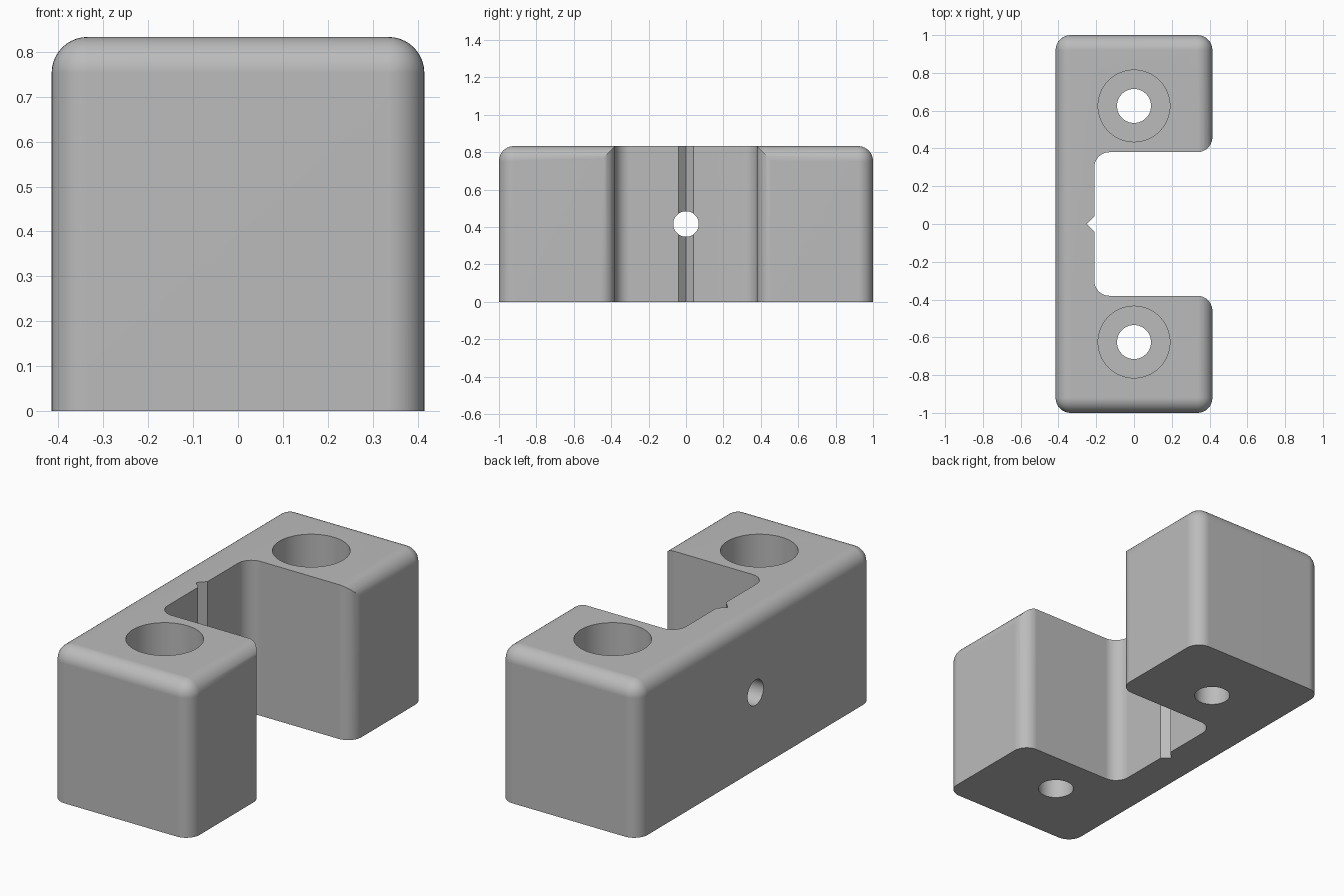
import bpy
import bmesh
from math import pi, cos, sin, radians
from mathutils import Matrix

W, L, H, R = 0.415, 1.0, 0.833, 0.08   # half width, half length, height, fillet

old = bpy.data.objects.get("Cube")
if old:
    bpy.data.objects.remove(old)

grey = bpy.data.materials.new("plain grey")
grey.use_nodes = True
colour = (0.5, 0.5, 0.5, 1)
grey.diffuse_color = colour
grey.node_tree.nodes["Principled BSDF"].inputs["Base Color"].default_value = colour


def finish(bm, name):
    bmesh.ops.recalc_face_normals(bm, faces=bm.faces[:])
    mesh = bpy.data.meshes.new(name)
    bm.to_mesh(mesh)
    bm.free()
    mesh.materials.append(grey)
    obj = bpy.data.objects.new(name, mesh)
    bpy.context.collection.objects.link(obj)
    return obj


def prism(name, points):
    """Vertical prism that passes right through the block."""
    bm = bmesh.new()
    face = bm.faces.new([bm.verts.new((x, y, -0.2)) for x, y in points])
    top = bmesh.ops.extrude_face_region(bm, geom=[face])["geom"]
    bmesh.ops.translate(bm, verts=[v for v in top if isinstance(v, bmesh.types.BMVert)],
                        vec=(0, 0, H + 0.4))
    return finish(bm, name)


def cylinder(name, radius, depth, matrix):
    bm = bmesh.new()
    bmesh.ops.create_cone(bm, cap_ends=True, segments=64, radius1=radius,
                          radius2=radius, depth=depth, matrix=matrix)
    return finish(bm, name)


def arc(cx, cy, start, end, steps=10):
    angles = [radians(start + (end - start) * i / steps) for i in range(steps + 1)]
    return [(cx + R * cos(a), cy + R * sin(a)) for a in angles]


# Block with rounded uprights and rounded top rim, flat underneath
bm = bmesh.new()
bmesh.ops.create_cube(bm, size=1, matrix=Matrix.Translation((0, 0, H / 2))
                      @ Matrix.Diagonal((2 * W, 2 * L, H, 1)))
rim = [e for e in bm.edges if max(v.co.z for v in e.verts) > H / 2]
bmesh.ops.bevel(bm, geom=rim, offset=R, segments=10, profile=0.5, affect='EDGES')
block = finish(bm, "clamp_block")

# Side pocket: rounded inner corners, flared mouth
mouth = 0.38
half = arc(-0.21 + R, mouth - R, 180, 90) + arc(W - R, mouth + R, -90, 0) + [(W + 0.2, mouth + R)]
outline = half + [(x, -y) for x, y in reversed(half)]
cutters = [prism("pocket_cutter", outline)]

# Vertical V groove in the pocket wall
cutters.append(prism("groove_cutter", [(-0.25, 0), (-0.20, 0.05), (-0.20, -0.05)]))

# Counterbored screw holes at both ends
bore_floor = 0.42
for side, label in ((-1, "front"), (1, "back")):
    y = side * 0.625
    cutters.append(cylinder(label + "_screw_hole_cutter", 0.09, 3,
                            Matrix.Translation((0, y, 0))))
    cutters.append(cylinder(label + "_counterbore_cutter", 0.19, 1,
                            Matrix.Translation((0, y, bore_floor + 0.5))))

# Cross hole through the thin wall
cutters.append(cylinder("cross_hole_cutter", 0.068, 0.6,
                        Matrix.Translation((-0.3, 0, H / 2)) @ Matrix.Rotation(pi / 2, 4, 'Y')))

bpy.ops.object.select_all(action='DESELECT')
bpy.context.view_layer.objects.active = block
block.select_set(True)
for cutter in cutters:
    cut = block.modifiers.new(cutter.name, 'BOOLEAN')
    cut.operation = 'DIFFERENCE'
    cut.solver = 'EXACT'
    cut.object = cutter
    bpy.ops.object.modifier_apply(modifier=cut.name)
    bpy.data.objects.remove(cutter)

# Smooth fillets, crisp cut edges
bpy.ops.object.shade_smooth_by_angle(angle=radians(30))
normals = block.modifiers.new("flat_face_normals", 'WEIGHTED_NORMAL')
normals.keep_sharp = True
